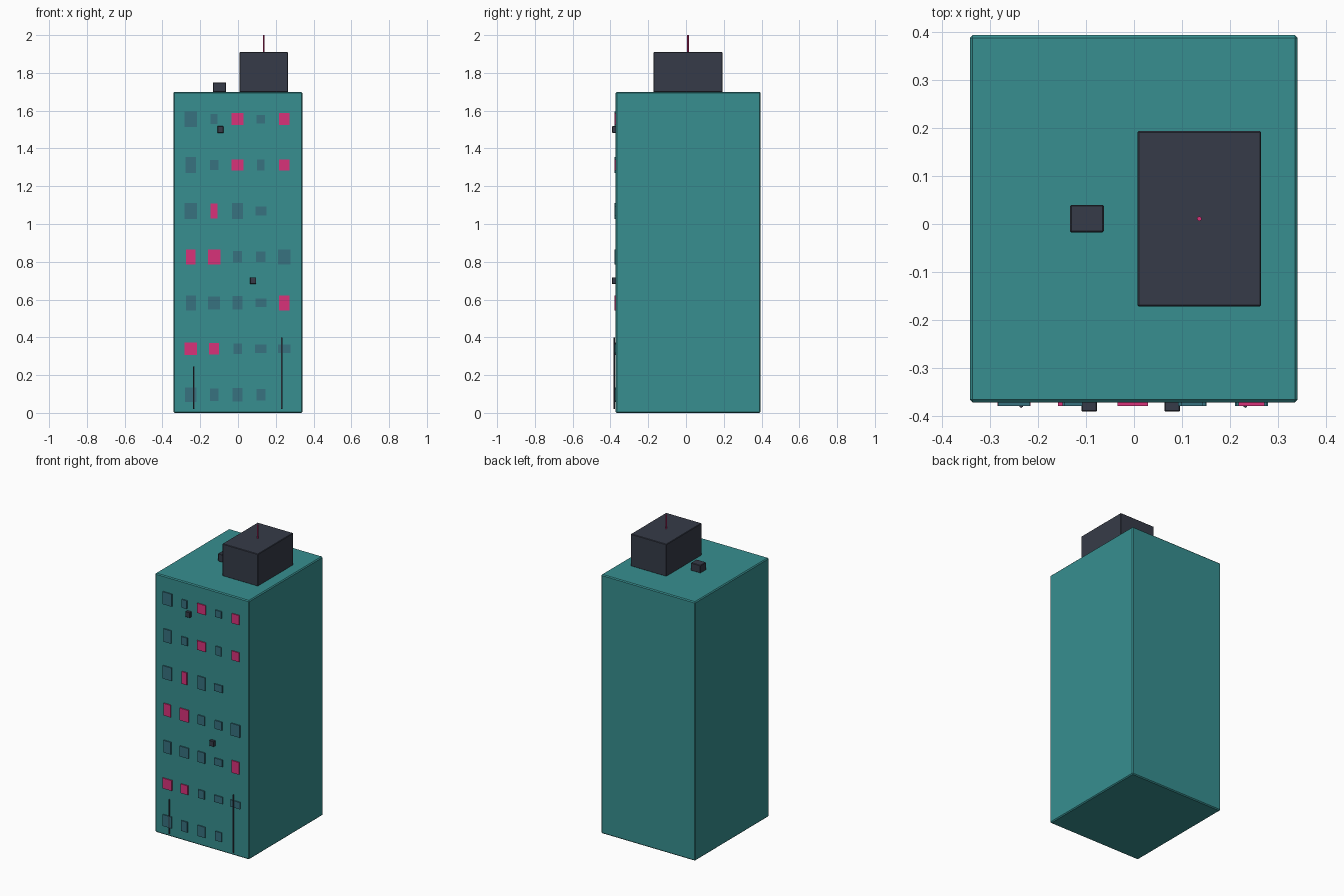
import bpy
import bmesh
from mathutils import Matrix, Vector

default_cube = bpy.data.objects.get("Cube")
if default_cube:
    bpy.data.objects.remove(default_cube, do_unlink=True)


def make_material(name, red, green, blue):
    def linear(value):
        value /= 255
        return value / 12.92 if value < 0.04 else ((value + 0.055) / 1.055) ** 2.4

    colour = (linear(red), linear(green), linear(blue), 1)
    material = bpy.data.materials.new(name)
    material.use_nodes = True
    material.diffuse_color = colour
    shader = next(n for n in material.node_tree.nodes if n.type == "BSDF_PRINCIPLED")
    shader.inputs["Base Color"].default_value = colour
    return material


teal = make_material("teal wall", 55, 143, 144)
glass = make_material("dark blue glass", 55, 114, 128)
pink = make_material("lit pink", 216, 50, 122)
charcoal = make_material("charcoal", 54, 59, 72)


def add_object(name, mesh_builder, material):
    mesh = bpy.data.meshes.new(name)
    builder = bmesh.new()
    mesh_builder(builder)
    builder.to_mesh(mesh)
    builder.free()
    mesh.materials.append(material)
    obj = bpy.data.objects.new(name, mesh)
    bpy.context.collection.objects.link(obj)
    return obj


def add_box(name, low, high, material, bevel=0.0):
    low, high = Vector(low), Vector(high)
    matrix = Matrix.Translation((low + high) / 2) @ Matrix.Diagonal((*(high - low), 1))
    obj = add_object(name, lambda b: bmesh.ops.create_cube(b, size=1, matrix=matrix), material)
    if bevel:
        modifier = obj.modifiers.new("edge bevel", "BEVEL")
        modifier.width = bevel
        modifier.segments = 1
    return obj


def add_rod(name, x, y, bottom, top, radius, material):
    matrix = Matrix.Translation((x, y, (bottom + top) / 2))
    return add_object(name, lambda b: bmesh.ops.create_cone(
        b, cap_ends=True, segments=6, radius1=radius, radius2=radius,
        depth=top - bottom, matrix=matrix), material)


# Tower block
FRONT = -0.372
add_box("tower_body", (-0.342, FRONT, 0), (0.341, 0.394, 1.7), teal, bevel=0.006)

# Rooftop plant room, vent and aerial
add_box("roof_plant_room", (0.007, -0.172, 1.698), (0.265, 0.194, 1.91), charcoal, bevel=0.003)
add_box("roof_vent", (-0.133, -0.018, 1.698), (-0.063, 0.04, 1.75), charcoal, bevel=0.003)
add_rod("roof_aerial", 0.136, 0.011, 1.905, 2.0, 0.005, pink)

# Window storeys from the ground up: material, width and height in thousandths
storeys = [
    [(glass, 63, 75), (glass, 45, 68), (glass, 55, 70), (glass, 47, 60)],
    [(pink, 68, 68), (pink, 52, 60), (glass, 45, 54), (glass, 60, 45), (glass, 68, 45)],
    [(glass, 53, 80), (glass, 63, 68), (glass, 52, 70), (glass, 58, 46), (pink, 54, 80)],
    [(pink, 50, 80), (pink, 65, 80), (glass, 50, 60), (glass, 50, 55), (glass, 65, 80)],
    [(glass, 65, 85), (pink, 37, 80), (glass, 56, 85), (glass, 58, 46)],
    [(glass, 54, 85), (glass, 45, 52), (pink, 63, 60), (glass, 40, 58), (pink, 54, 60)],
    [(glass, 66, 82), (glass, 37, 54), (pink, 63, 63), (glass, 45, 45), (pink, 54, 63)],
]
for floor, storey in enumerate(storeys):
    z = 0.096 + 0.2433 * floor
    for column, (material, width, height) in enumerate(storey):
        x = -0.25 + 0.1237 * column
        half_w, half_h = width / 2000, height / 2000
        add_box(f"window_{floor}_{column}", (x - half_w, FRONT - 0.007, z - half_h),
                (x + half_w, FRONT + 0.002, z + half_h), material)

# Small wall units
for name, x, z in (("upper_wall_unit", -0.093, 1.5), ("lower_wall_unit", 0.08, 0.7)):
    add_box(name, (x - 0.016, -0.391, z - 0.018), (x + 0.016, FRONT + 0.002, z + 0.018),
            charcoal, bevel=0.002)

# Thin pipes at street level
add_rod("right_pipe", -0.235, -0.379, 0.02, 0.245, 0.004, charcoal)
add_rod("left_pipe", 0.232, -0.379, 0.02, 0.4, 0.004, charcoal)
